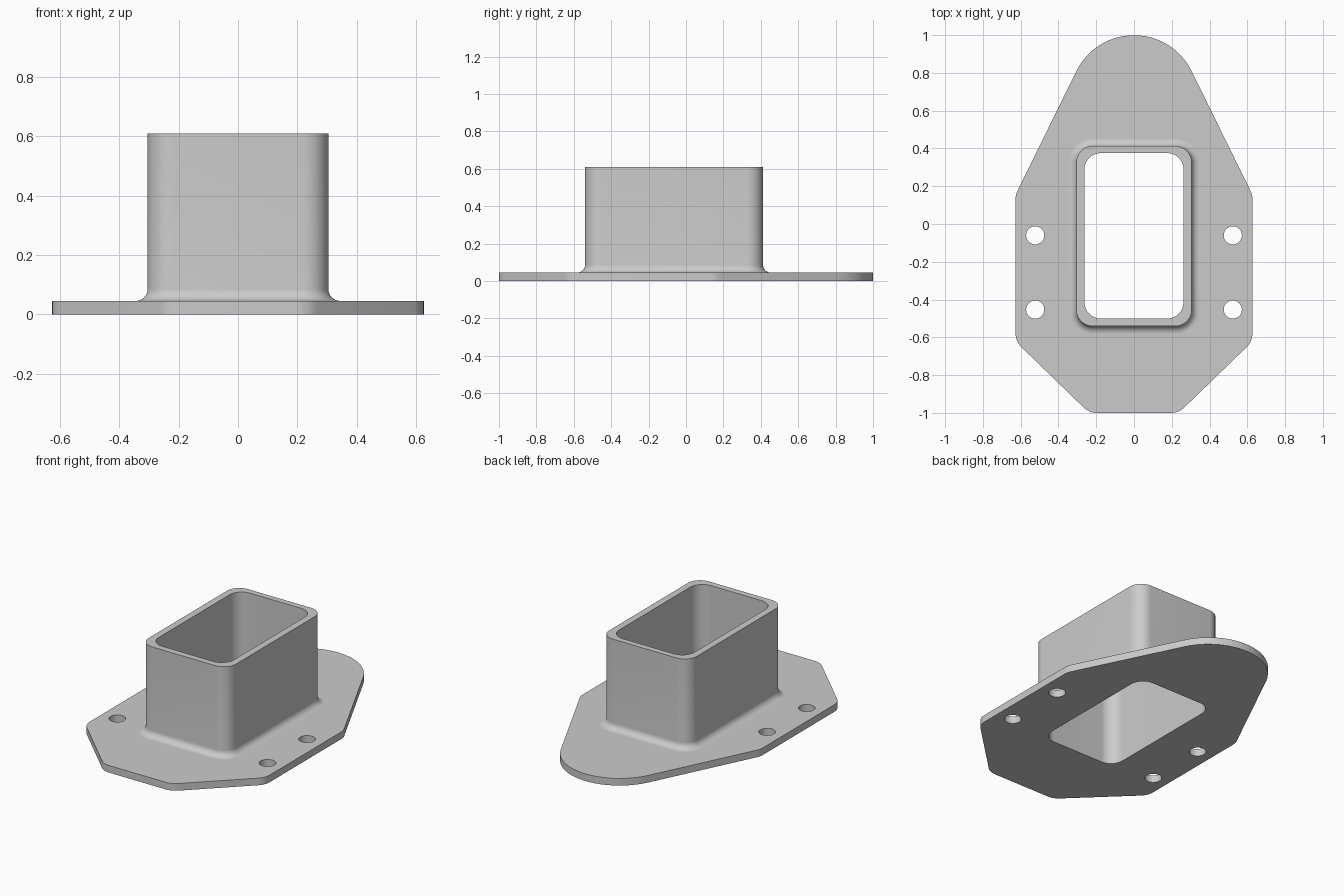
import bpy, bmesh, math
from mathutils import Vector

cube = bpy.data.objects.get("Cube")
if cube:
    bpy.data.objects.remove(cube)

THICK, HEIGHT, FILLET = 0.045, 0.61, 0.04
CORNER = 0.085

grey = bpy.data.materials.new("light grey metal")
grey.use_nodes = True
grey.diffuse_color = (0.6, 0.6, 0.6, 1)
grey.node_tree.nodes["Principled BSDF"].inputs["Base Color"].default_value = (0.6, 0.6, 0.6, 1)


def rounded_polygon(corners):
    """Counter-clockwise outline from (x, y, radius) corners."""
    pts = []
    for i, (x, y, r) in enumerate(corners):
        p = Vector((x, y))
        d1 = (Vector(corners[i - 1][:2]) - p).normalized()
        d2 = (Vector(corners[(i + 1) % len(corners)][:2]) - p).normalized()
        half = d1.angle(d2) / 2
        centre = p + (d1 + d2).normalized() * r / math.sin(half)
        start = p + d1 * r / math.tan(half) - centre
        a0, sweep = math.atan2(start.y, start.x), math.pi - 2 * half
        steps = max(5, round(sweep / math.radians(6)))
        for k in range(steps + 1):
            a = a0 + sweep * k / steps
            pts.append(centre + Vector((math.cos(a), math.sin(a))) * r)
    return pts


def rounded_rect(x, y0, y1, r):
    return rounded_polygon([(x, y0, r), (x, y1, r), (-x, y1, r), (-x, y0, r)])


def sleeve_outline(grow):
    return rounded_rect(0.305 + grow, -0.54 - grow, 0.412 + grow, CORNER + grow)


def circle(x, y, r, n=32):
    return [Vector((x + r * math.cos(math.tau * k / n), y + r * math.sin(math.tau * k / n)))
            for k in range(n)]


def ring(bm, pts, z):
    return [bm.verts.new((p.x, p.y, z)) for p in pts]


def loft(bm, rings):
    for a, b in zip(rings, rings[1:]):
        for i in range(len(a)):
            j = (i + 1) % len(a)
            bm.faces.new((a[i], a[j], b[j], b[i]))


def cap(bm, rings, up):
    """Fill between an outer ring and its hole rings."""
    edges = []
    for r in rings:
        for a, b in zip(r, r[1:] + r[:1]):
            edges.append(bm.edges.get((a, b)) or bm.edges.new((a, b)))
    made = bmesh.ops.triangle_fill(bm, use_beauty=True, edges=edges, normal=(0, 0, up))
    for f in made["geom"]:
        if isinstance(f, bmesh.types.BMFace):
            f.normal_update()
            if f.normal.z * up < 0:
                f.normal_flip()


def finish(bm, name):
    mesh = bpy.data.meshes.new(name)
    bm.to_mesh(mesh)
    bm.free()
    mesh.materials.append(grey)
    obj = bpy.data.objects.new(name, mesh)
    bpy.context.collection.objects.link(obj)
    bpy.ops.object.select_all(action="DESELECT")
    obj.select_set(True)
    bpy.context.view_layer.objects.active = obj
    bpy.ops.object.shade_smooth_by_angle(angle=math.radians(25))


inner = rounded_rect(0.262, -0.5, 0.375, CORNER)

# Flange plate: tapered outline with a round nose and four bolt holes
right = [(0.237, -1, 0.1), (0.627, -0.622, 0.1), (0.627, 0.155, 0.1)]
left = [(-x, y, r) for x, y, r in reversed(right)]
outline = rounded_polygon(right + [(0, 1.43, 0.34)] + left)
bm = bmesh.new()
bottom, top = [ring(bm, outline, 0)], [ring(bm, outline, THICK)]
loft(bm, [bottom[0], top[0]])
for side in (-1, 1):
    for y in (-0.06, -0.453):
        hole = circle(side * 0.523, y, 0.048)
        bottom.append(ring(bm, hole, 0))
        top.append(ring(bm, hole, THICK))
        loft(bm, [top[-1], bottom[-1]])
cap(bm, bottom + [ring(bm, inner, 0)], -1)
cap(bm, top + [ring(bm, sleeve_outline(FILLET), THICK)], 1)
finish(bm, "flange_plate")

# Rectangular sleeve: filleted foot, outer wall, rim and inner wall
bm = bmesh.new()
rings = []
STEPS = 8
for k in range(STEPS + 1):
    a = math.pi / 2 * k / STEPS
    rings.append(ring(bm, sleeve_outline(FILLET * (1 - math.sin(a))),
                      THICK + FILLET * (1 - math.cos(a))))
rings.append(ring(bm, sleeve_outline(0), HEIGHT))
rings.append(ring(bm, inner, HEIGHT))
rings.append(ring(bm, inner, 0))
loft(bm, rings)
finish(bm, "sleeve")
